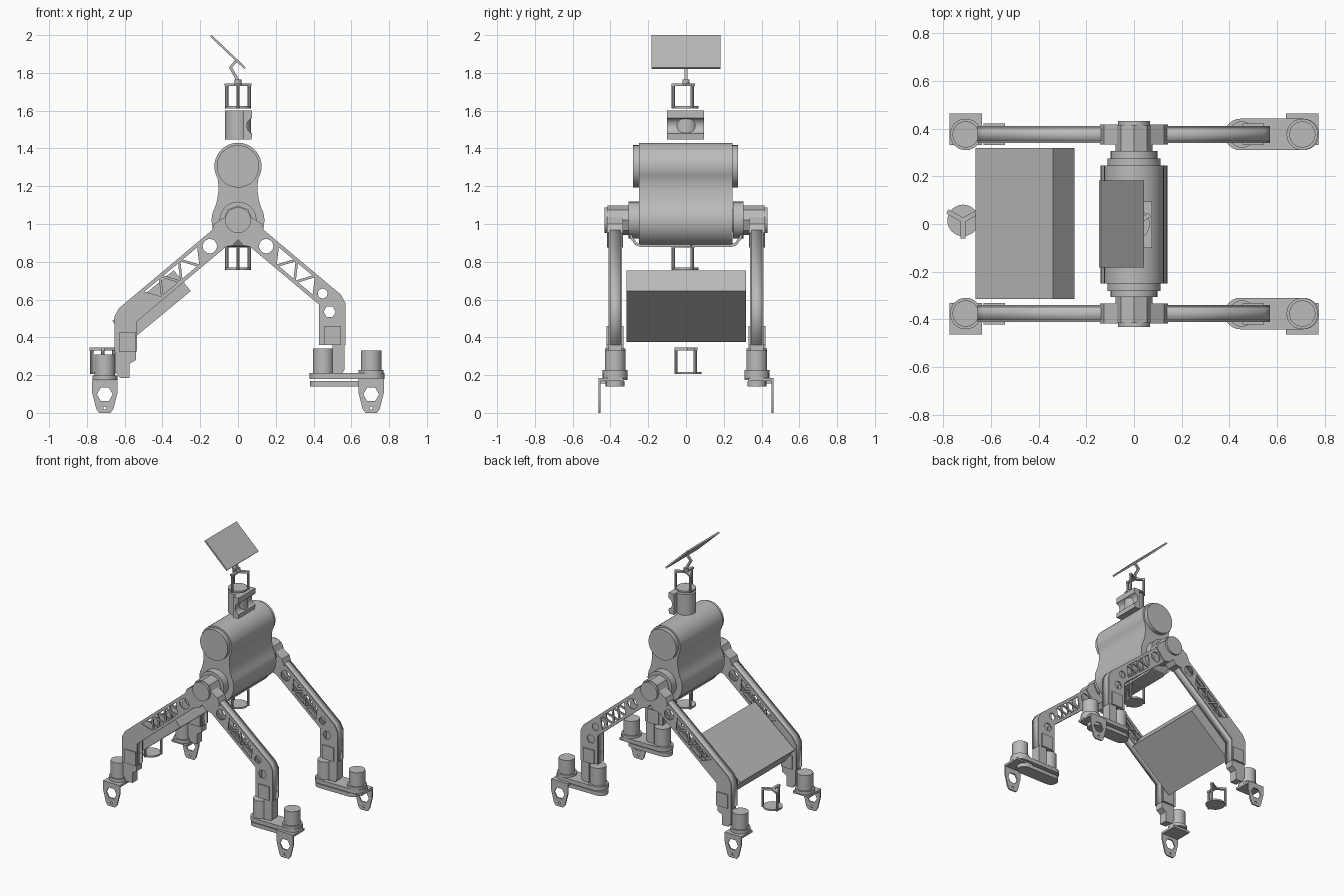
import bpy, bmesh
from math import sin, cos, radians, pi
from mathutils import Matrix

cube = bpy.data.objects.get("Cube")
if cube:
    bpy.data.objects.remove(cube)

grey = bpy.data.materials.new("plain_grey")
grey.use_nodes = True
grey.diffuse_color = (0.5, 0.5, 0.5, 1)
grey.node_tree.nodes["Principled BSDF"].inputs["Base Color"].default_value = (0.5, 0.5, 0.5, 1)

# Drawing planes: first two axes hold the profile, the third is the extrusion
PLANES = {
    "XY": Matrix.Identity(4),
    "XZ": Matrix(((1, 0, 0, 0), (0, 0, -1, 0), (0, 1, 0, 0), (0, 0, 0, 1))),
    "YZ": Matrix(((0, 0, 1, 0), (1, 0, 0, 0), (0, 1, 0, 0), (0, 0, 0, 1))),
}


def finish(name, mesh):
    mesh.materials.clear()
    mesh.materials.append(grey)
    mesh.shade_smooth()
    mesh.set_sharp_from_angle(angle=radians(30))
    obj = bpy.data.objects.new(name, mesh)
    bpy.context.collection.objects.link(obj)
    return obj


def plate(name, plane, loops, lo, hi):
    """Extrude an outline with optional holes from lo to hi along the third axis."""
    curve = bpy.data.curves.new(name, "CURVE")
    curve.dimensions, curve.fill_mode = "2D", "BOTH"
    curve.extrude = abs(hi - lo) / 2
    for loop in loops:
        spline = curve.splines.new("POLY")
        spline.points.add(len(loop) - 1)
        for point, (u, v) in zip(spline.points, loop):
            point.co = (u, v, 0, 1)
        spline.use_cyclic_u = True
    temp = bpy.data.objects.new(name + "_outline", curve)
    bpy.context.collection.objects.link(temp)
    graph = bpy.context.evaluated_depsgraph_get()
    mesh = bpy.data.meshes.new_from_object(temp.evaluated_get(graph))
    bpy.data.objects.remove(temp)
    middle = (lo + hi) / 2 * (-1 if plane == "XZ" else 1)
    bm = bmesh.new()
    bm.from_mesh(mesh)
    bmesh.ops.remove_doubles(bm, verts=bm.verts, dist=1e-5)
    bm.transform(PLANES[plane] @ Matrix.Translation((0, 0, middle)))
    bmesh.ops.recalc_face_normals(bm, faces=bm.faces)
    bm.to_mesh(mesh)
    bm.free()
    return finish(name, mesh)


def circle(u, v, r, n=32):
    return [(u + r * cos(2 * pi * i / n), v + r * sin(2 * pi * i / n)) for i in range(n)]


def rect(u0, u1, v0, v1):
    return [(u0, v0), (u1, v0), (u1, v1), (u0, v1)]


def stadium(u0, u1, v, r):
    arc = [radians(a) for a in range(-90, 91, 15)]
    return ([(u1 + r * cos(a), v + r * sin(a)) for a in arc]
            + [(u0 - r * cos(a), v - r * sin(a)) for a in arc])


def strip(points, w):
    """Thin band that follows a path, as a closed outline."""
    left, right = [], []
    for i, (u, v) in enumerate(points):
        a, b = points[max(i - 1, 0)], points[min(i + 1, len(points) - 1)]
        du, dv = b[0] - a[0], b[1] - a[1]
        k = w / 2 / (du * du + dv * dv) ** 0.5
        left.append((u - dv * k, v + du * k))
        right.append((u + dv * k, v - du * k))
    return left + right[::-1]


def rim(name, loop, lo, hi):
    """Hollow wall around an outline in the XZ plane."""
    bm = bmesh.new()
    rings = [[bm.verts.new((x, y, z)) for x, z in loop] for y in (lo, hi)]
    for i in range(len(loop)):
        j = (i + 1) % len(loop)
        bm.faces.new((rings[0][i], rings[0][j], rings[1][j], rings[1][i]))
    bmesh.ops.recalc_face_normals(bm, faces=bm.faces)
    mesh = bpy.data.meshes.new(name)
    bm.to_mesh(mesh)
    bm.free()
    solid = finish(name, mesh).modifiers.new("wall", "SOLIDIFY")
    solid.thickness = 0.01


# Body: peanut profile with round end caps
half = [(0.14 * sin(radians(a)), 1.02 - 0.14 * cos(radians(a))) for a in range(0, 121, 10)]
half += [(0.112, 1.12), (0.104, 1.17), (0.104, 1.21)]
half += [(0.125 * cos(radians(a)), 1.305 + 0.125 * sin(radians(a))) for a in range(-30, 91, 10)]
plate("body", "XZ", [half + [(-x, z) for x, z in half[-2:0:-1]]], -0.25, 0.245)
plate("body_end_caps", "XZ", [circle(0, 1.305, 0.112, 48)], -0.28, 0.275)
strap = [(-0.295, 1.0), (-0.29, 0.93), (-0.265, 0.895), (-0.24, 0.885)]
plate("body_strap", "YZ", [strip(strap + [(-y, z) for y, z in strap[::-1]], 0.015)], -0.06, 0.06)

# Hips
plate("hip_axle", "XZ", [circle(0, 1.02, 0.06)], -0.43, 0.43)
for s in (-1, 1):
    plate("hip_inner_flange", "XZ", [circle(0, 1.02, 0.098)], s * 0.25, s * 0.305)
    plate("hip_housing", "XZ", [circle(0, 1.02, 0.078, 8)], s * 0.285, s * 0.415)
    plate("hip_cap", "XZ", [circle(0, 1.02, 0.068)], s * 0.4, s * 0.432)

# Legs
C, S = cos(radians(40)), sin(radians(40))
BEAM = 0.0575


def along(side, a, t):
    return side * (a * C + t * S), 1.008 - a * S + t * C


def edge_z(x, t):
    return 1.008 + (t - abs(x) * S) / C


def foot(x, side, top):
    """Angled foot: a flat shelf and a pointed upright with windows."""
    y0, y1 = sorted((side * 0.33, side * 0.463))
    plate("foot_shelf", "XY", [rect(x - 0.068, x + 0.068, y0, y1)], top - 0.016, top)
    outline = [(0.068, top), (0.068, 0.11), (0.045, 0.02), (0.03, 0), (-0.03, 0),
               (-0.045, 0.02), (-0.068, 0.11), (-0.068, top)]
    plate("foot_upright", "XZ", [[(x + u, z) for u, z in outline],
                                 circle(x, 0.098, 0.042, 6), circle(x, 0.025, 0.008, 10)],
          side * 0.453, side * 0.463)


def motor(name, x, y, z0, z1):
    plate(name, "XY", [circle(x, y, 0.055)], z0, z1)
    plate(name + "_base", "XY", [circle(x, y, 0.066)], z0 - 0.012, z0 + 0.012)


for s in (-1, 1):
    y = s * 0.375
    for side, outer, inner, bottom, count in ((1, 0.57, 0.43, 0.36, 4), (-1, 0.655, 0.535, 0.325, 5)):
        # Hollow beam that bends down into the knee
        outline = [along(side, 0.06, -BEAM), along(side, 0.06, BEAM),
                   (side * (outer - 0.025), edge_z(outer - 0.025, BEAM)),
                   (side * outer, edge_z(outer, BEAM) - 0.025), (side * outer, bottom),
                   (side * inner, bottom), (side * inner, edge_z(inner, -BEAM))]
        holes = [circle(*along(side, 0.195, 0), 0.038, 20)]
        for i in range(count):
            a, t = 0.25 + 0.066 * i, 0.038 * (-1) ** i
            holes.append([along(side, a, t), along(side, a + 0.1, t), along(side, a + 0.05, -t)])
        if side > 0:
            holes.append(circle(*along(side, 0.585, 0), 0.026, 16))
            holes.append(circle(0.485, 0.535, 0.032, 6))
        for k in (-1, 1):
            plate("leg_side", "XZ", [outline] + holes, y + k * 0.027, y + k * 0.036)
        rim("leg_rim", outline, y - 0.03, y + 0.03)
        collar = [along(side, a, t) for a, t in ((-0.02, -0.06), (0.1, -0.075), (0.145, -0.05),
                                                 (0.145, 0.05), (0.1, 0.075), (-0.02, 0.06))]
        plate("hip_collar", "XZ", [collar], y - 0.042, y + 0.042)
        u = side * (outer - 0.07)
        plate("knee_cover", "XZ", [rect(u - 0.045, u + 0.045, bottom, bottom + 0.1)], y - 0.045, y + 0.045)

    # Two-motor lower legs
    plate("ankle_bracket", "XZ", [[(0.5, 0.37), (0.5, 0.2), (0.545, 0.2), (0.565, 0.23), (0.565, 0.37)]],
          y - 0.035, y + 0.035)
    motor("inner_motor", 0.452, y, 0.2, 0.34)
    motor("outer_motor", 0.705, y, 0.215, 0.33)
    plate("ankle_bar", "XY", [stadium(0.445, 0.71, y, 0.066)], 0.18, 0.21)
    plate("ankle_lower_bar", "XY", [stadium(0.43, 0.67, y, 0.05)], 0.14, 0.168)
    foot(0.705, s, 0.185)

    # One-motor lower legs
    plate("shin_bracket", "XZ", [[(-0.65, 0.34), (-0.65, 0.22), (-0.625, 0.185), (-0.575, 0.185),
                                  (-0.575, 0.26), (-0.54, 0.28), (-0.54, 0.34)]], y - 0.03, y + 0.03)
    motor("foot_motor", -0.705, y, 0.185, 0.31)
    foot(-0.705, s, 0.172)

# Slanted equipment box between the legs
plate("equipment_box", "XZ", [[(-0.34, 0.755), (-0.25, 0.645), (-0.577, 0.375), (-0.665, 0.487)]], -0.315, 0.318)


# Sensor cages: round base, three posts and a three-armed top
def sensor(x, y, z0, z1):
    plate("sensor_base", "XY", [circle(x, y, 0.066)], z0, z0 + 0.012)
    for a in (30, 150, 270):
        dx, dy = cos(radians(a)), sin(radians(a))
        u, v = x + 0.068 * dx, y + 0.068 * dy
        plate("sensor_post", "XY", [circle(u, v, 0.009, 8)], z0, z1)
        plate("sensor_arm", "XY", [strip([(x, y), (x + 0.076 * dx, y + 0.076 * dy)], 0.02)], z1 - 0.014, z1)


sensor(0, 0, 1.612, 1.745)
sensor(0, 0, 0.757, 0.89)
sensor(-0.716, 0.015, 0.205, 0.345)

# Neck with a curved front bracket
plate("neck", "XY", [circle(0, 0, 0.068, 40)], 1.447, 1.6)
notch = [(0.085 - 0.038 * cos(radians(a)), 1.52 + 0.042 * sin(radians(a))) for a in range(-75, 76, 15)]
plate("neck_bracket", "XZ", [[(0.03, 1.447), (0.072, 1.447)] + notch + [(0.075, 1.6), (0.03, 1.6)]], -0.1, 0.095)

# Mast and tilted panel
plate("mast", "XZ", [strip([(0.01, 1.74), (-0.04, 1.83), (-0.005, 1.868)], 0.016)], -0.008, 0.008)
plate("mast_collar", "XY", [circle(0, 0, 0.018, 12)], 1.735, 1.765)
plate("top_panel", "XZ", [strip([(-0.143, 1.996), (0.037, 1.825)], 0.012)], -0.182, 0.182)
